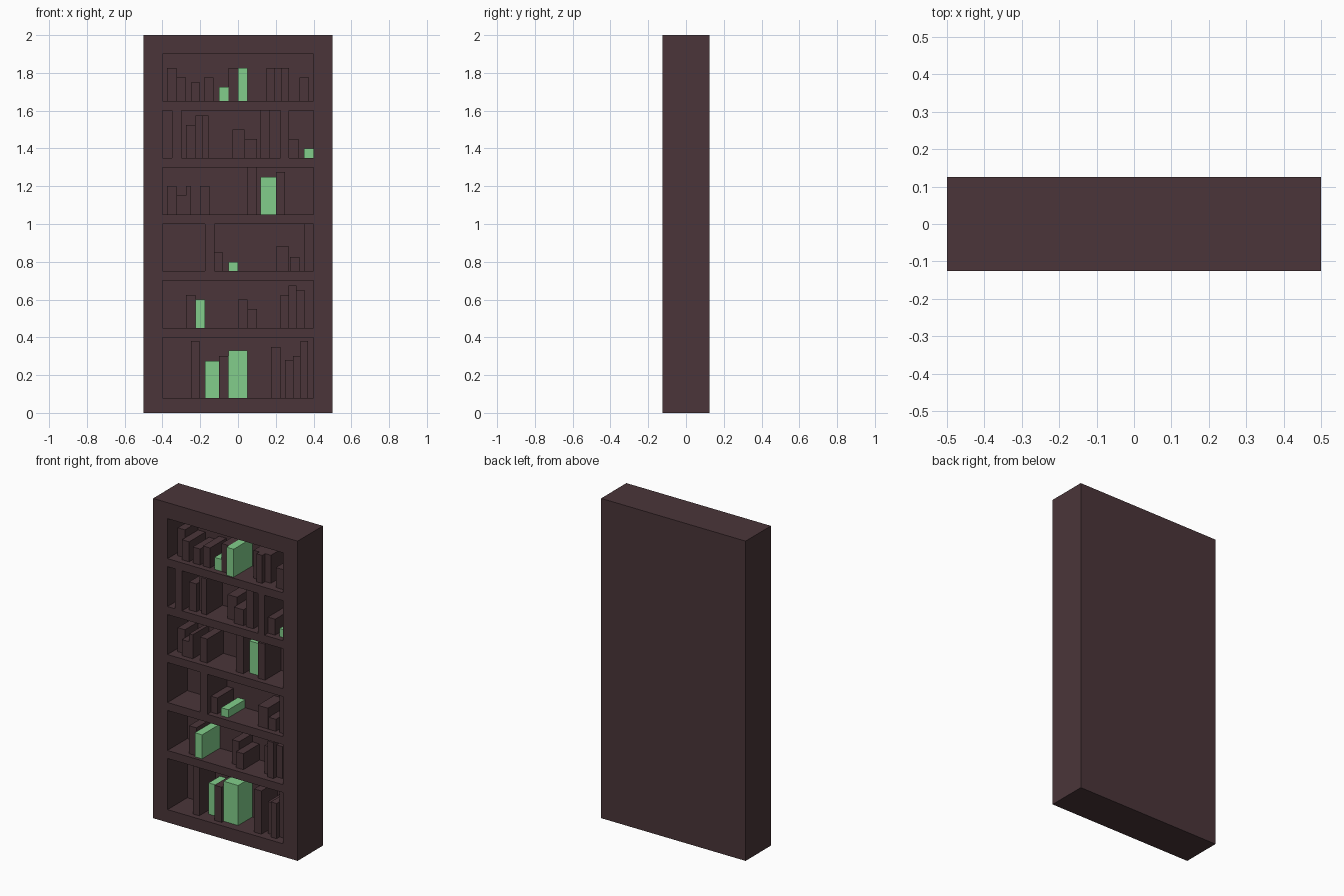
import bpy, bmesh
from mathutils import Matrix

if "Cube" in bpy.data.objects:
    bpy.data.objects.remove(bpy.data.objects["Cube"])

FRONT, BACK = -0.125, 0.07   # front plane and inner back wall
HALF = 0.4                   # half width of the openings


def material(name, rgb):
    m = bpy.data.materials.new(name)
    m.diffuse_color = (*rgb, 1)
    m.use_nodes = True
    m.node_tree.nodes["Principled BSDF"].inputs["Base Color"].default_value = m.diffuse_color
    return m


WOOD = material("dark_brown", (0.069, 0.036, 0.041))
GREEN = material("light_green", (0.223, 0.617, 0.258))


def boxes(name, extents, mat):
    """One object holding a box for each (x0, x1, y0, y1, z0, z1)."""
    bm = bmesh.new()
    for x0, x1, y0, y1, z0, z1 in extents:
        mtx = Matrix.Translation(((x0 + x1) / 2, (y0 + y1) / 2, (z0 + z1) / 2))
        bmesh.ops.create_cube(bm, size=1, matrix=mtx @ Matrix.Diagonal((x1 - x0, y1 - y0, z1 - z0, 1)))
    me = bpy.data.meshes.new(name)
    bm.to_mesh(me)
    bm.free()
    me.materials.append(mat)
    ob = bpy.data.objects.new(name, me)
    bpy.context.collection.objects.link(ob)
    return ob


def shelf_floor(i):
    return 0.15 + 0.3 * i if i else 0.08


def shelf_top(i):
    return 0.4 + 0.3 * i


# Flush uprights that fill a slot of an opening: shelf -> (left, right)
UPRIGHTS = {2: [(-.175, -.125)], 4: [(-.35, -.3), (.225, .27)]}


def openings():
    for i in range(6):
        left = -HALF
        for a, b in UPRIGHTS.get(i, []) + [(HALF, HALF)]:
            yield left, a, FRONT - .1, BACK, shelf_floor(i), shelf_top(i)
            left = b


# Solid case with the openings cut out
case = boxes("bookcase", [(-.5, .5, -.125, .125, 0, 2)], WOOD)
cutter = boxes("opening_cutter", openings(), WOOD)
cutter.hide_render = True
cutter.hide_viewport = True
mod = case.modifiers.new("openings", "BOOLEAN")
mod.operation = "DIFFERENCE"
mod.solver = "EXACT"
mod.object = cutter

# Runs of brown books per shelf: left edge, book width, then heights
RUNS = [
    [(-.25, .045, .3), (-.1, .05, .22), (.175, .05, .27), (.25, .04, .2, .22, .3)],
    [(-.275, .05, .175), (0, .05, .15, .1), (.225, .042, .175, .225, .2)],
    [(-.125, .045, .1), (.2, .07, .13), (.275, .05, .075), (.35, .05, .25)],
    [(-.375, .05, .15, .1), (-.275, .025, .15), (-.2, .05, .15), (.05, .05, .25), (.2, .05, .225)],
    [(-.275, .05, .175), (-.225, .035, .225, .225), (-.03, .065, .15, .1), (.12, .05, .25), (.27, .05, .1)],
    [(-.375, .05, .175, .125), (-.25, .05, .1), (-.18, .05, .125), (-.05, .05, .175),
     (.15, .04, .175, .175, .175), (.325, .05, .125)],
]


def book_boxes(i, runs):
    """Lone books sit near the front; neighbours alternate in depth."""
    z = shelf_floor(i)
    for left, width, *heights in runs:
        for n, h in enumerate(heights):
            recess = .065 if len(heights) > 1 and n % 2 == 0 else .035
            x = left + n * width
            yield x, x + width, FRONT + recess, BACK, z, z + h


for i, runs in enumerate(RUNS):
    boxes(f"brown_books_{i + 1}", book_boxes(i, runs), WOOD)

# Green accent books: shelf, left edge, width, height, recess
ACCENTS = [
    (0, -.175, .075, .195, .085), (0, -.05, .1, .25, .055), (1, -.225, .05, .15, .02),
    (2, -.05, .05, .05, .03), (3, .12, .08, .2, .065), (4, .35, .05, .05, .035),
    (5, -.1, .05, .075, .035), (5, 0, .05, .175, .01),
]
for n, (i, x, w, h, recess) in enumerate(ACCENTS, 1):
    z = shelf_floor(i)
    boxes(f"green_book_{n}", [(x, x + w, FRONT + recess, BACK, z, z + h)], GREEN)
